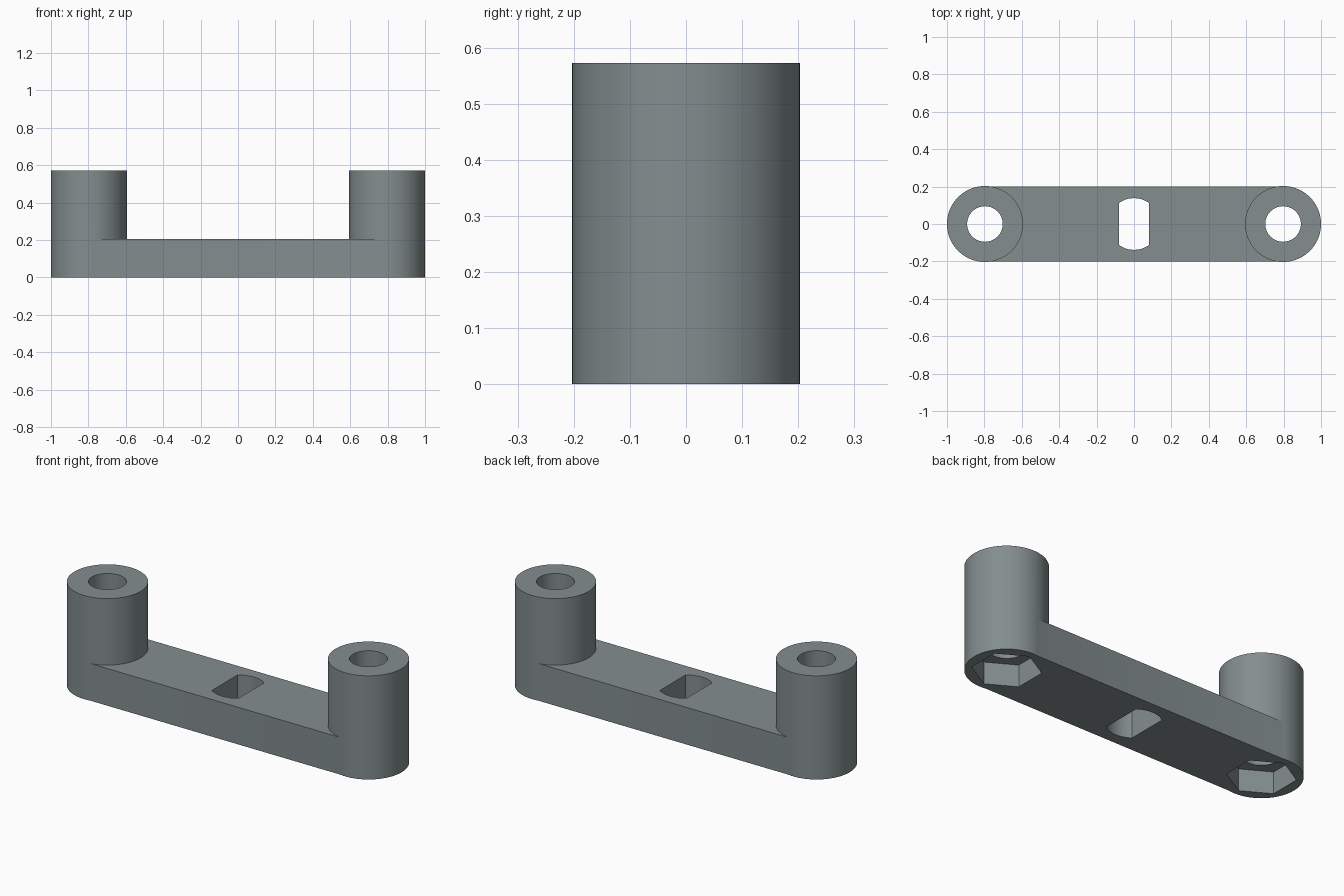
import bpy, bmesh, math

if "Cube" in bpy.data.objects:
    bpy.data.objects.remove(bpy.data.objects["Cube"])

POST_X, POST_R, POST_H = 0.797, 0.203, 0.572
BAR_Y, BAR_H = 0.2, 0.205

grey = bpy.data.materials.new("slate grey")
grey.diffuse_color = (0.23, 0.27, 0.275, 1)
grey.use_nodes = True
grey.node_tree.nodes["Principled BSDF"].inputs["Base Color"].default_value = grey.diffuse_color


def prism(name, outline, z0, z1):
    """Solid with a flat outline, extruded from z0 to z1."""
    bm = bmesh.new()
    face = bm.faces.new([bm.verts.new((x, y, z0)) for x, y in outline])
    top = bmesh.ops.extrude_face_region(bm, geom=[face])["geom"]
    bmesh.ops.translate(bm, vec=(0, 0, z1 - z0),
                        verts=[v for v in top if isinstance(v, bmesh.types.BMVert)])
    bmesh.ops.recalc_face_normals(bm, faces=bm.faces)
    mesh = bpy.data.meshes.new(name)
    bm.to_mesh(mesh)
    bm.free()
    mesh.materials.append(grey)
    obj = bpy.data.objects.new(name, mesh)
    bpy.context.collection.objects.link(obj)
    return obj


def ring(cx, r, n, start=0.0):
    return [(cx + r * math.cos(start + math.tau * i / n),
             r * math.sin(start + math.tau * i / n)) for i in range(n)]


def combine(body, tool, operation):
    """Apply a boolean and discard the tool."""
    mod = body.modifiers.new(operation, 'BOOLEAN')
    mod.operation, mod.object, mod.solver = operation, tool, 'EXACT'
    bpy.context.view_layer.objects.active = body
    bpy.ops.object.modifier_apply(modifier=mod.name)
    bpy.data.objects.remove(tool)


# Flat crossbar joining the two posts
handle = prism("handle_bracket", [(-POST_X, -BAR_Y), (POST_X, -BAR_Y),
                                  (POST_X, BAR_Y), (-POST_X, BAR_Y)], 0, BAR_H)

# Round posts at both ends
for side in (-1, 1):
    combine(handle, prism("post", ring(side * POST_X, POST_R, 96), 0, POST_H), 'UNION')

# Screw holes through the posts, hexagonal nut pockets underneath
for side in (-1, 1):
    x = side * POST_X
    combine(handle, prism("screw_hole", ring(x, 0.095, 64), -0.1, POST_H + 0.1), 'DIFFERENCE')
    combine(handle, prism("nut_pocket", ring(x, 0.17, 6, math.pi / 6), -0.1, 0.12), 'DIFFERENCE')

# Central slot: straight sides, arched ends
SLOT_R, SLOT_X, STEPS = 0.138, 0.081, 16
a0 = math.acos(SLOT_X / SLOT_R)
arc = [a0 + (math.pi - 2 * a0) * i / STEPS for i in range(STEPS + 1)]
slot = [(SLOT_R * math.cos(a), SLOT_R * math.sin(a))
        for a in arc + [a + math.pi for a in arc]]
combine(handle, prism("slot", slot, -0.1, BAR_H + 0.1), 'DIFFERENCE')

# Smooth the round walls, keep the edges crisp
bpy.ops.object.select_all(action='DESELECT')
handle.select_set(True)
bpy.context.view_layer.objects.active = handle
bpy.ops.object.shade_smooth_by_angle(angle=math.radians(20))
